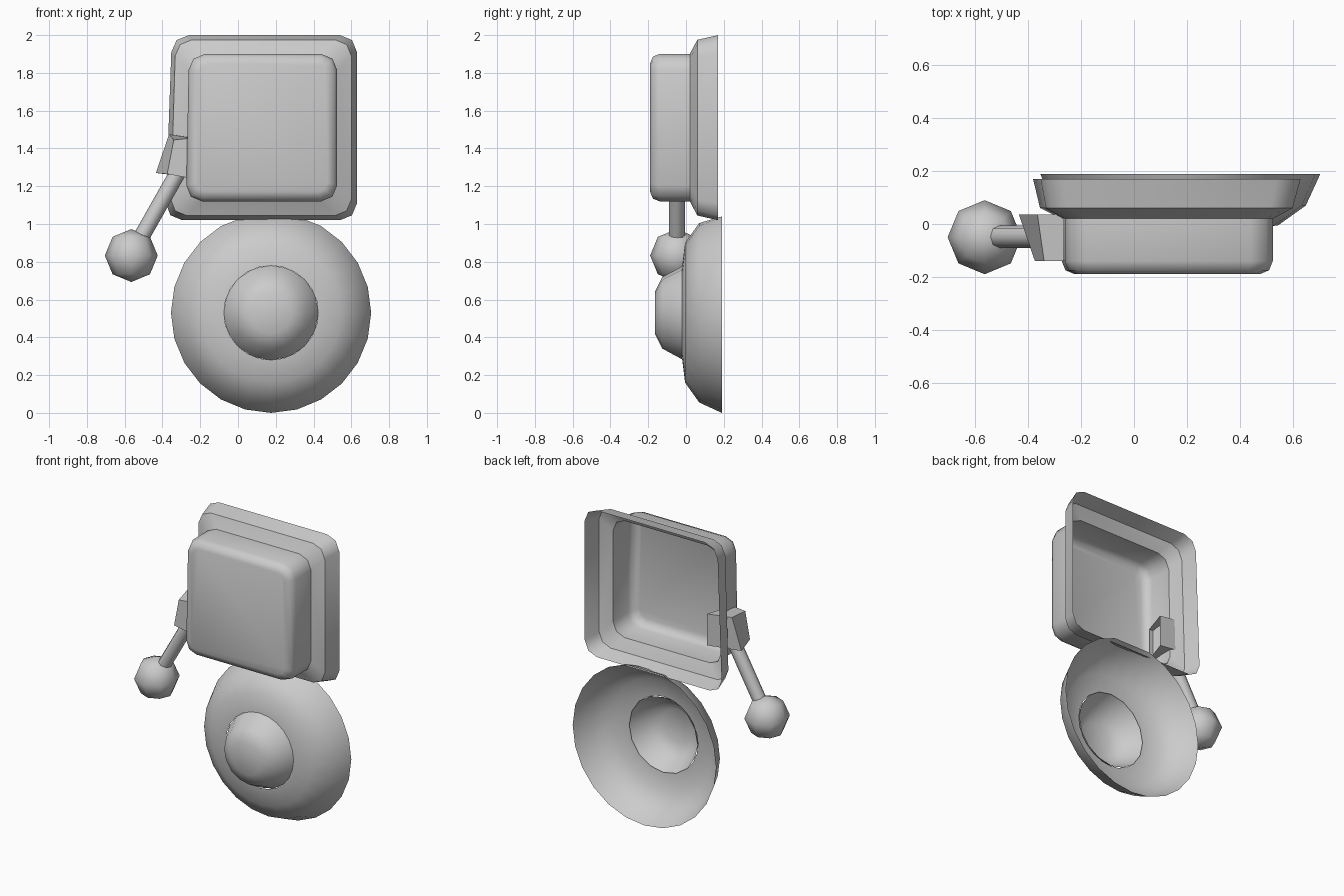
import bpy, bmesh
from math import sin, cos, pi, radians
from mathutils import Vector

if "Cube" in bpy.data.objects:
    bpy.data.objects.remove(bpy.data.objects["Cube"])


def finish(name, bm, angle=46, flip_check=None):
    me = bpy.data.meshes.new(name)
    bm.to_mesh(me)
    bm.free()
    ob = bpy.data.objects.new(name, me)
    bpy.context.collection.objects.link(ob)
    bpy.ops.object.select_all(action='DESELECT')
    ob.select_set(True)
    bpy.context.view_layer.objects.active = ob
    if angle:
        bpy.ops.object.shade_smooth_by_angle(angle=radians(angle))
    return ob


def loft(name, rings, cap=False, angle=46):
    """Skin closed rings running back to front, optionally closing the last."""
    bm = bmesh.new()
    loops = [[bm.verts.new(p) for p in r] for r in rings]
    n = len(loops[0])
    for a, b in zip(loops, loops[1:]):
        for i in range(n):
            j = (i + 1) % n
            bm.faces.new((a[i], a[j], b[j], b[i]))
    if cap:
        bm.faces.new(loops[-1])
    return finish(name, bm, angle)


def rounded_rect(y, x0, x1, z0, z1, r, skew):
    """Counter-clockwise seen from the front; left side leans out at the bottom."""
    pts = []
    for k, (cx, cz) in enumerate(((x1 - r, z1 - r), (x0 + r, z1 - r),
                                  (x0 + r, z0 + r), (x1 - r, z0 + r))):
        for s in range(3):
            a = (k + s / 2) * pi / 2
            x, z = cx + r * cos(a), cz + r * sin(a)
            if k in (1, 2):
                x -= skew * (z1 - z) / (z1 - z0)
            pts.append((x, y, z))
    return pts


def circle(y, r, n, top=9):
    return [(0.175 + r * cos(2 * pi * i / n), y,
             min(top, 0.53 + r * sin(2 * pi * i / n))) for i in range(n)]


# Square housing: flared rim at the back, open shell with rounded front
rings = [rounded_rect(0.17, -0.35, 0.63, 1.02, 2.0, 0.09, 0.035),
         rounded_rect(0.06, -0.33, 0.60, 1.045, 1.975, 0.085, 0.028)]
for y, d in ((0.02, 0), (-0.14, 0), (-0.175, 0.014), (-0.19, 0.05)):
    rings.append(rounded_rect(y, -0.26 + d, 0.525 - d, 1.12 + d, 1.90 - d,
                              0.085 - d * 0.7, 0.015))
loft("housing", rings, cap=True)

# Round dish, open at the back, trimmed slightly at the top
loft("dish", [circle(y, r, 24, 1.04) for y, r in
              ((0.19, 0.53), (0.07, 0.475), (-0.005, 0.37), (-0.02, 0.25))])

# Domed hub in the dish
loft("hub", [circle(y, r, 16) for y, r in
             ((-0.01, 0.252), (-0.125, 0.19), (-0.165, 0.11))], cap=True)

# Lever bracket: skewed sleeve, closed outside and open inside the housing
outer = [(-0.365, 0.035, 1.475), (-0.435, 0.035, 1.27),
         (-0.375, -0.14, 1.265), (-0.34, -0.14, 1.445)]
inner = [(-0.18, 0.035, 1.45), (-0.18, 0.035, 1.24),
         (-0.24, -0.14, 1.24), (-0.24, -0.14, 1.455)]
loft("lever_bracket", [inner, outer], cap=True, angle=0)

# Lever rod
a, b = Vector((-0.535, -0.048, 0.89)), Vector((-0.32, -0.048, 1.27))
d = (b - a).normalized()
side, up = d.cross(Vector((0, 1, 0))), Vector((0, 1, 0))
loft("lever_rod", [[p + 0.043 * (side * cos(i * pi / 4) + up * sin(i * pi / 4))
                    for i in range(8)] for p in (a, b)])

# Lever knob
bm = bmesh.new()
bmesh.ops.create_uvsphere(bm, u_segments=8, v_segments=4, radius=0.14)
bmesh.ops.translate(bm, vec=(-0.565, -0.05, 0.833), verts=bm.verts)
finish("lever_knob", bm, 60)
